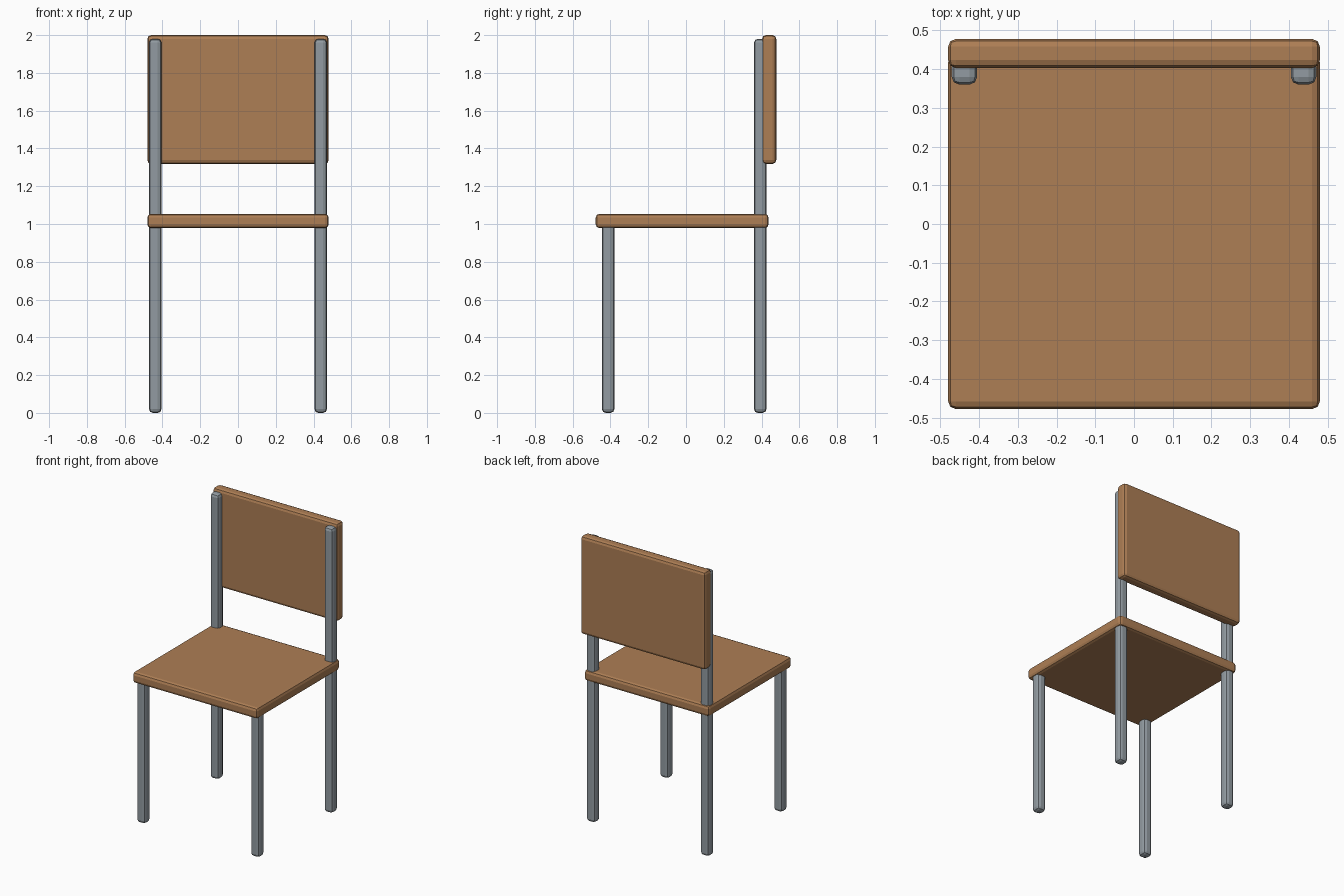
import bpy, bmesh

if "Cube" in bpy.data.objects:
    bpy.data.objects.remove(bpy.data.objects["Cube"])


def material(name, color):
    m = bpy.data.materials.new(name)
    m.diffuse_color = color
    m.use_nodes = True
    m.node_tree.nodes["Principled BSDF"].inputs["Base Color"].default_value = m.diffuse_color
    return m


wood = material("wood", (0.42, 0.21, 0.09, 1))
metal = material("metal", (0.29, 0.33, 0.36, 1))


def rounded_box(name, lo, hi, mat, bevel=0.02):
    """Box between two corners with softly bevelled edges."""
    bm = bmesh.new()
    bmesh.ops.create_cube(bm, size=1)
    size = [b - a for a, b in zip(lo, hi)]
    bmesh.ops.scale(bm, vec=size, verts=bm.verts)
    mesh = bpy.data.meshes.new(name)
    bm.to_mesh(mesh)
    bm.free()
    mesh.materials.append(mat)
    obj = bpy.data.objects.new(name, mesh)
    obj.location = [(a + b) / 2 for a, b in zip(lo, hi)]
    bpy.context.collection.objects.link(obj)
    mod = obj.modifiers.new("bevel", "BEVEL")
    mod.width = bevel
    mod.segments = 2
    return obj


# Seat and backrest panels
rounded_box("seat", (-0.48, -0.478, 0.978), (0.48, 0.437, 1.054), wood)
rounded_box("backrest", (-0.48, 0.403, 1.318), (0.48, 0.478, 2.0), wood)

# Legs; the rear pair rises to carry the backrest
for side, x in (("left", -0.438), ("right", 0.438)):
    for part, y, top in (("front_leg", -0.412, 1.03), ("rear_post", 0.393, 1.98)):
        rounded_box(f"{part}_{side}", (x - 0.033, y - 0.033, 0.0),
                    (x + 0.033, y + 0.033, top), metal)
